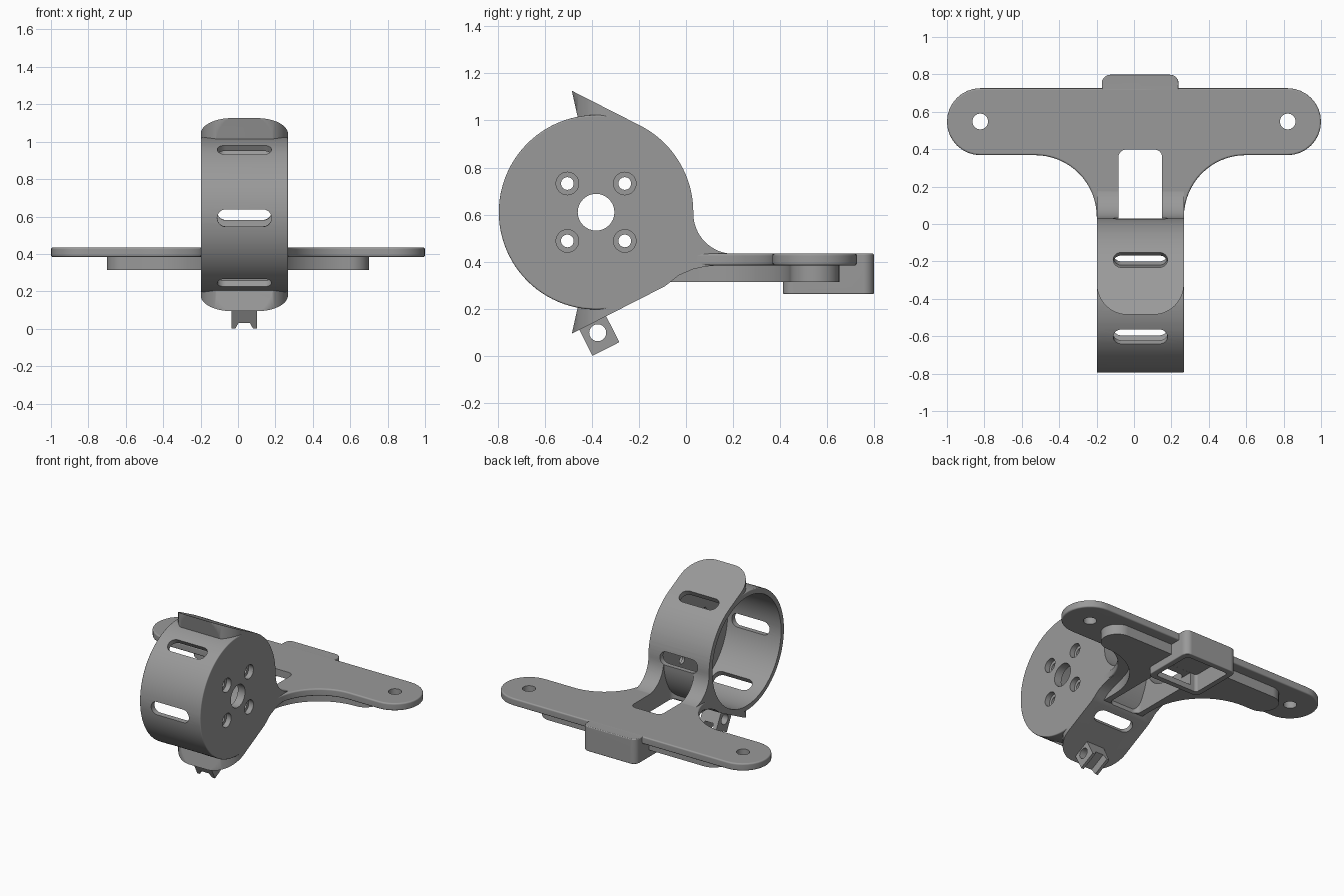
import bpy, bmesh
from math import radians, cos, sin, tan, pi

if "Cube" in bpy.data.objects:
    bpy.data.objects.remove(bpy.data.objects["Cube"])

grey = bpy.data.materials.new("matte_grey")
grey.use_nodes = True
grey.diffuse_color = (0.32, 0.32, 0.32, 1)
bsdf = grey.node_tree.nodes["Principled BSDF"]
bsdf.inputs["Base Color"].default_value = grey.diffuse_color
bsdf.inputs["Roughness"].default_value = 0.6

# Main sizes
DY, DZ, R = -0.382, 0.61, 0.413         # drum centre and radius
X0, X1 = -0.199, 0.267                  # drum width
XM = (X0 + X1) / 2
SLOPE = radians(27)                     # shield tangent


def arc(cx, cy, r, a0, a1, n=16):
    return [(cx + r * cos(radians(a0 + (a1 - a0) * i / n)),
             cy + r * sin(radians(a0 + (a1 - a0) * i / n))) for i in range(n + 1)]


def circle(cx, cy, r, n=32):
    return arc(cx, cy, r, 0, 360, n)[:-1]


def rounded(x0, x1, y0, y1, r):
    return (arc(x1 - r, y0 + r, r, -90, 0, 8) + arc(x1 - r, y1 - r, r, 0, 90, 8)
            + arc(x0 + r, y1 - r, r, 90, 180, 8) + arc(x0 + r, y0 + r, r, 180, 270, 8))


def prism(name, pts, h0, h1, axis="z", bevel=0):
    place = {"x": lambda a, b, h: (h, a, b), "y": lambda a, b, h: (a, h, b),
             "z": lambda a, b, h: (a, b, h)}[axis]
    bm = bmesh.new()
    low = [bm.verts.new(place(a, b, h0)) for a, b in pts]
    high = [bm.verts.new(place(a, b, h1)) for a, b in pts]
    bm.faces.new(low)
    bm.faces.new(high)
    for i in range(len(pts)):
        j = (i + 1) % len(pts)
        bm.faces.new((low[i], low[j], high[j], high[i]))
    bmesh.ops.remove_doubles(bm, verts=bm.verts, dist=0.0002)
    bmesh.ops.recalc_face_normals(bm, faces=bm.faces)
    me = bpy.data.meshes.new(name)
    bm.to_mesh(me)
    bm.free()
    me.materials.append(grey)
    ob = bpy.data.objects.new(name, me)
    bpy.context.scene.collection.objects.link(ob)
    if bevel:
        m = ob.modifiers.new("soft_edges", "BEVEL")
        m.width, m.segments, m.limit_method = bevel, 4, "ANGLE"
        m.angle_limit = radians(40)
        apply(ob, m)
    return ob


def apply(ob, mod):
    bpy.context.view_layer.objects.active = ob
    bpy.ops.object.modifier_apply(modifier=mod.name)


def combine(ob, other, operation):
    m = ob.modifiers.new("combine", "BOOLEAN")
    m.operation, m.object, m.solver = operation, other, "EXACT"
    apply(ob, m)
    bpy.data.objects.remove(other)


def tee(inset, end, front):
    """Outline of the crossbar with its flared neck."""
    r = 0.179 - inset
    return (arc(end, 0.547, r, -90, 90) + arc(-end, 0.547, r, 90, 270)
            + arc(X0 - 0.33, 0.038, 0.33 + inset, 90, 0)
            + [(X0 + inset, front), (X1 - inset, front)]
            + arc(X1 + 0.33, 0.038, 0.33 + inset, 180, 90))


def tangent(sign, y):
    return (y, DZ + sign * (R / cos(SLOPE) - (y - DY) * tan(SLOPE)))


# Shield: tangent wedges joined to the neck by a curved fillet
profile = ([tangent(1, -0.485)] + arc(DY, DZ, R, 63, 0, 24)
           + arc(0.203, 0.605, 0.172, 180, 270) + [(0.22, 0.433), (0.22, 0.385), (0.13, 0.384),
           (0.08, 0.379), (0.03, 0.368), (-0.03, 0.342)]
           + [tangent(-1, -0.09), tangent(-1, -0.485), (-0.458, 0.215), (-0.3, 0.4),
              (-0.3, 0.82), (-0.458, 1.005)])
bracket = prism("drum_bracket", profile, X0, X1, "x")
plan = (arc(X0 + 0.165, -0.32, 0.165, 180, 270) + arc(X1 - 0.165, -0.32, 0.165, 270, 360)
        + [(X1, 0.5), (X0, 0.5)])
combine(bracket, prism("tip_rounding", plan, -0.2, 1.4), "INTERSECT")

# Crossbar, underside pad and rear box
combine(bracket, prism("crossbar", tee(0, 0.821, 0.0), 0.384, 0.435, "z", 0.01), "UNION")
combine(bracket, prism("pad", tee(0.075, 0.596, -0.12), 0.313, 0.4, "z", 0.012), "UNION")
combine(bracket, prism("box", rounded(-0.172, 0.238, 0.412, 0.798, 0.045), 0.262, 0.4345,
                       "z", 0.006), "UNION")

# Neck window reaches under the drum, so it is cut before the drum is joined
combine(bracket, prism("neck_window", rounded(-0.083, 0.15, -0.07, 0.398, 0.04), 0.2, 0.75),
        "DIFFERENCE")
combine(bracket, prism("drum", circle(DY, DZ, R, 96), X0, X1, "x", 0.007), "UNION")

# Notched lug under the drum
lug = prism("lug", [(-0.035, 0), (-0.015, 0), (0.003, 0.035), (0.063, 0.035), (0.081, 0),
                    (0.101, 0), (0.101, 0.15), (-0.035, 0.15)], 0, 0.128, "y")
lug.location = (0, -0.397, 0.0)
lug.rotation_euler.x = SLOPE
bpy.context.view_layer.update()
combine(bracket, lug, "UNION")

# Openings
cuts = [prism("drum_hollow", circle(DY, DZ, R - 0.036, 96), X0 - 0.1, X1 - 0.055, "x"),
        prism("shaft_hole", circle(DY, DZ, 0.078), X1 - 0.1, X1 + 0.1, "x"),
        prism("lug_hole", circle(-0.375, 0.098, 0.036), -0.06, 0.13, "x"),
        prism("box_hollow", rounded(-0.132, 0.198, 0.452, 0.758, 0.02), 0.2, 0.386),
        prism("box_passage", rounded(-0.083, 0.15, 0.35, 0.5, 0.005), 0.3, 0.3855)]
for sy in (-1, 1):
    for sz in (-1, 1):
        y, z = DY + sy * 0.122, DZ + sz * 0.122
        cuts.append(prism("screw_hole", circle(y, z, 0.027, 24), X1 - 0.1, X1 + 0.1, "x"))
        cuts.append(prism("screw_recess", circle(y, z, 0.048), X1 - 0.036, X1 + 0.1, "x"))
for x in (-0.822, 0.822):
    cuts.append(prism("mount_hole", circle(x, 0.548, 0.042), 0.2, 0.6))
for k in range(6):
    slot = prism("vent_slot", rounded(XM - 0.145, XM + 0.145, -0.046, 0.046, 0.045), 0.3, 0.47)
    slot.location = (0, DY, DZ)
    slot.rotation_euler.x = k * pi / 3 - pi / 2 + radians(2.5)
    cuts.append(slot)
bpy.context.view_layer.update()
for cutter in cuts:
    combine(bracket, cutter, "DIFFERENCE")

# Smooth curves with crisp flat faces
bpy.ops.object.select_all(action="DESELECT")
bracket.select_set(True)
bpy.context.view_layer.objects.active = bracket
bpy.ops.object.shade_smooth_by_angle(angle=radians(30))
flat = bracket.modifiers.new("flat_faces", "WEIGHTED_NORMAL")
flat.keep_sharp = True
